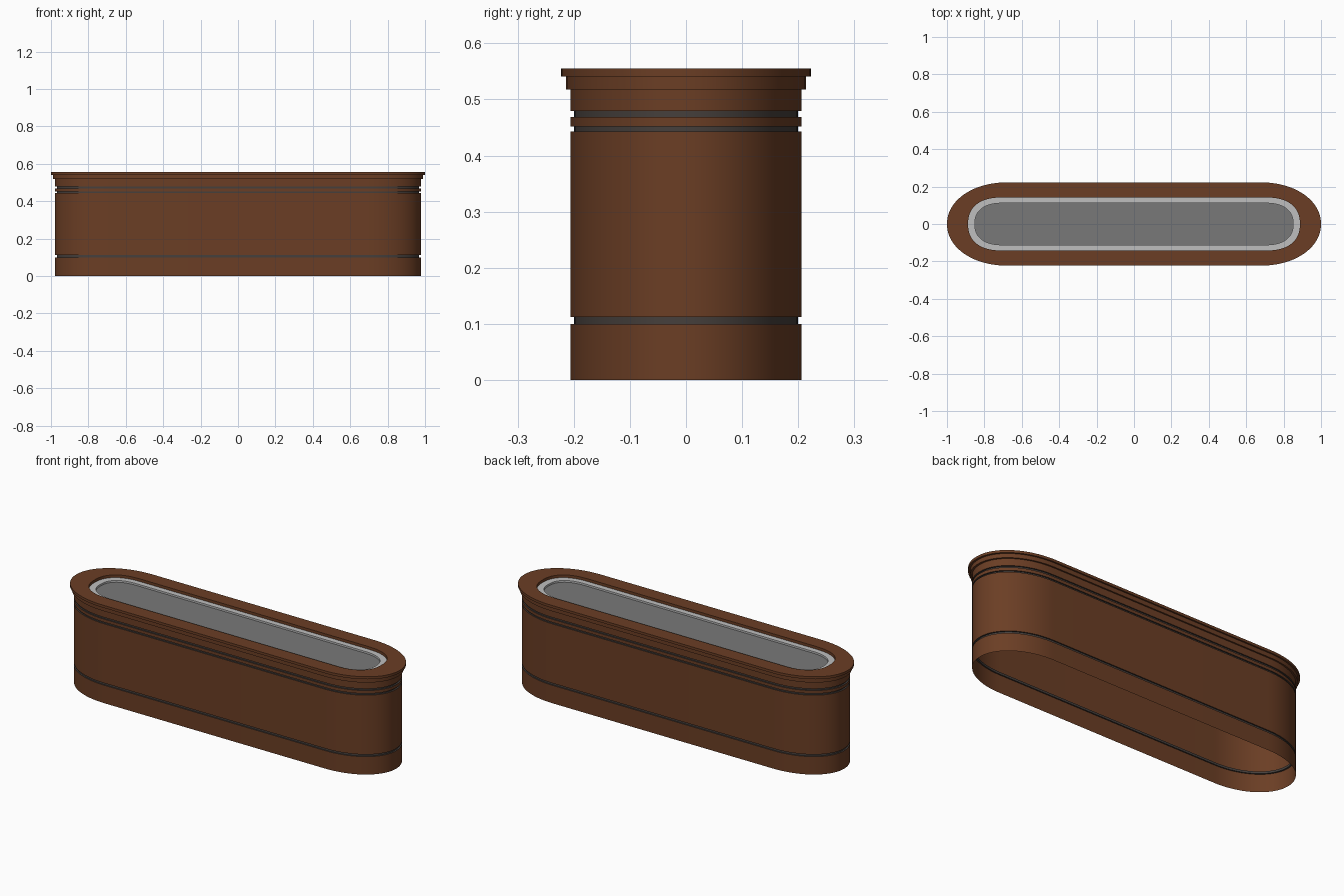
import bpy, bmesh, math

cube = bpy.data.objects.get("Cube")
if cube:
    bpy.data.objects.remove(cube, do_unlink=True)


def material(name, rgb):
    m = bpy.data.materials.new(name)
    m.use_nodes = True
    m.diffuse_color = (*rgb, 1)
    bsdf = m.node_tree.nodes["Principled BSDF"]
    bsdf.inputs["Base Color"].default_value = (*rgb, 1)
    bsdf.inputs["Roughness"].default_value = 0.8
    return m


brown = material("brown", (0.147, 0.048, 0.018))
dark = material("dark groove", (0.06, 0.05, 0.045))
light = material("light grey", (0.52, 0.52, 0.52))
grey = material("grey", (0.19, 0.19, 0.19))

ARC = 20  # steps per rounded corner


def outline(hx, hy, straight, power):
    """Long oval: straight sides with rounded ends."""
    pts = []
    for quarter in range(4):
        sx = 1 if quarter in (0, 3) else -1
        for i in range(ARC + 1):
            a = (quarter + i / ARC) * math.pi / 2
            c, s = math.cos(a), math.sin(a)
            x = sx * straight + math.copysign(abs(c) ** (2 / power), c) * (hx - straight)
            y = math.copysign(abs(s) ** (2 / power), s) * hy
            if not pts or math.dist(pts[-1], (x, y)) > 1e-5:
                pts.append((x, y))
    if math.dist(pts[0], pts[-1]) < 1e-5:
        pts.pop()
    return pts


def loft(name, levels, mats, pick=lambda face: 0, cap=False):
    """Skin a stack of (hx, hy, z, straight, power) ovals."""
    bm = bmesh.new()
    rings = [[bm.verts.new((x, y, z)) for x, y in outline(hx, hy, st, p)]
             for hx, hy, z, st, p in levels]
    for lower, upper in zip(rings, rings[1:]):
        n = len(lower)
        for i in range(n):
            j = (i + 1) % n
            bm.faces.new((lower[i], lower[j], upper[j], upper[i]))
    if cap:
        bm.faces.new(rings[-1])
    bm.normal_update()
    for f in bm.faces:
        f.material_index = pick(f)
    mesh = bpy.data.meshes.new(name)
    bm.to_mesh(mesh)
    bm.free()
    for m in mats:
        mesh.materials.append(m)
    obj = bpy.data.objects.new(name, mesh)
    bpy.context.collection.objects.link(obj)
    bpy.ops.object.select_all(action='DESELECT')
    obj.select_set(True)
    bpy.context.view_layer.objects.active = obj
    bpy.ops.object.shade_smooth_by_angle(angle=math.radians(30))
    return obj


def outer(grow, z):
    return (0.978 + grow, 0.206 + grow * 0.75, z, 0.68, 2.05)


def inner(inset, z):
    return (0.887 - inset, 0.142 - inset * 0.85, z, 0.70, 2.4)


# Planter wall: thin open shell with three recessed bands
GROOVES = [(0.100, 0.112), (0.443, 0.452), (0.469, 0.479)]
DEPTH = -0.009
wall = [outer(0, 0)]
for lo, hi in GROOVES:
    wall += [outer(0, lo), outer(DEPTH, lo), outer(DEPTH, hi), outer(0, hi)]
wall.append(outer(0, 0.518))


def groove_rule(face):
    z = face.calc_center_median().z
    return int(any(lo - 0.001 < z < hi + 0.001 for lo, hi in GROOVES))


loft("planter_wall", wall, [brown, dark], groove_rule)

# Stepped rim, turning over into the opening
loft("planter_rim",
     [outer(0, 0.518), outer(0.011, 0.518), outer(0.011, 0.541), outer(0.022, 0.541),
      outer(0.022, 0.555), inner(0, 0.555), inner(0, 0.54)], [brown])

# Liner ledge and sunken floor
loft("liner_ledge", [inner(0, 0.54), inner(0.036, 0.54), inner(0.036, 0.53)], [light])
loft("liner_floor", [inner(0.036, 0.53), inner(0.05, 0.53)], [grey], cap=True)
